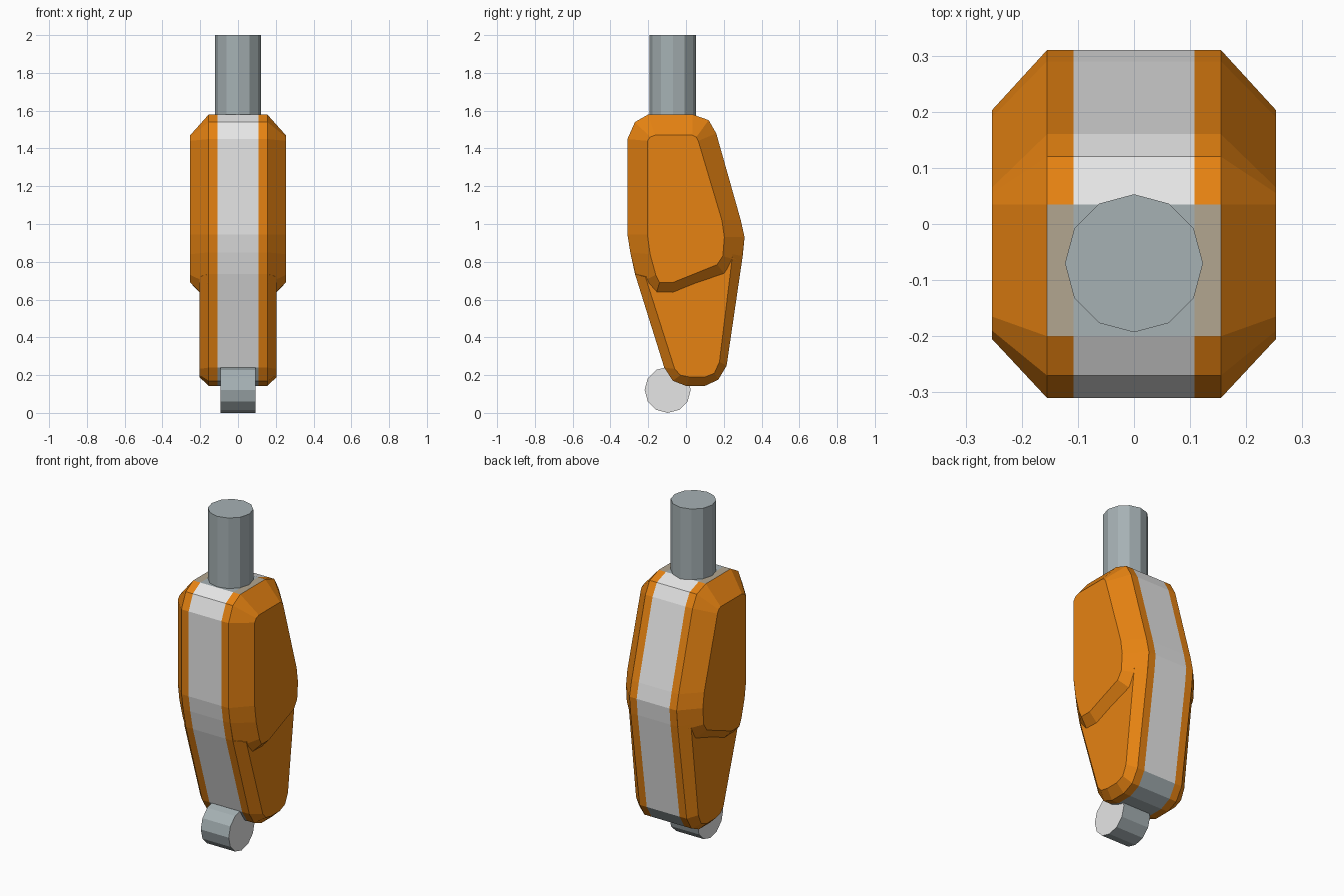
import bpy, bmesh, math
from mathutils import Matrix

if "Cube" in bpy.data.objects:
    bpy.data.objects.remove(bpy.data.objects["Cube"])

def mat(name, rgb):
    m = bpy.data.materials.new(name)
    m.diffuse_color = (*rgb, 1)
    m.use_nodes = True
    m.node_tree.nodes["Principled BSDF"].inputs["Base Color"].default_value = m.diffuse_color
    return m

ORANGE = mat("orange_paint", (0.79, 0.225, 0.006))
WHITE = mat("pale_grey", (0.79, 0.79, 0.79))
STEEL = mat("steel", (0.38, 0.44, 0.456))
TAN = mat("tan_cap", (0.45, 0.38, 0.28))

def finish(bm, name, mats, rule=None):
    bmesh.ops.recalc_face_normals(bm, faces=bm.faces)
    if rule:
        for f in bm.faces:
            f.material_index = rule(f)
    me = bpy.data.meshes.new(name)
    bm.to_mesh(me)
    bm.free()
    for m in mats:
        me.materials.append(m)
    ob = bpy.data.objects.new(name, me)
    bpy.context.collection.objects.link(ob)
    return ob

def loft(name, rings, mats, rule=None):
    """Join (y, z) outlines placed at given x positions and cap both ends."""
    bm = bmesh.new()
    loops = [[bm.verts.new((x, y, z)) for y, z in pts] for x, pts in rings]
    for a, b in zip(loops, loops[1:]):
        n = len(a)
        for i in range(n):
            j = (i + 1) % n
            bm.faces.new((a[i], a[j], b[j], b[i]))
    bm.faces.new(loops[0])
    bm.faces.new(loops[-1])
    return finish(bm, name, mats, rule)

def cylinder(name, r, depth, matrix, mats, rule=None):
    bm = bmesh.new()
    bmesh.ops.create_cone(bm, cap_ends=True, segments=12, radius1=r, radius2=r,
                          depth=depth, matrix=matrix)
    return finish(bm, name, mats, rule)

# Side outline of the whole shell
outline = [(-.20, 1.58), (-.27, 1.54), (-.31, 1.45), (-.31, .945), (-.295, .85),
           (-.27, .735), (-.115, .24), (-.07, .17), (0, .143), (.10, .143),
           (.17, .175), (.215, .25), (.30, .83), (.31, .93), (.29, 1.02),
           (.16, 1.48), (.12, 1.55), (.035, 1.58)]

# Raised upper pad: base and bevelled face
upper_base = [(-.20, 1.58), (-.27, 1.54), (-.31, 1.45), (-.31, .945), (-.295, .85),
              (-.255, .685), (-.17, .59), (-.07, .585), (.24, .69), (.295, .80),
              (.31, .93), (.29, 1.02), (.16, 1.48), (.12, 1.55), (.035, 1.58)]
upper_face = [(-.165, 1.47), (-.19, 1.46), (-.205, 1.44), (-.205, .945), (-.19, .84),
              (-.16, .73), (-.14, .69), (-.07, .69), (.165, .785), (.195, .83),
              (.203, .93), (.19, 1.02), (.065, 1.44), (.055, 1.46), (.035, 1.47)]

# Lower pad
lower_base = outline[5:13]
lower_face = [(-.215, .72), (-.06, .233), (-.03, .20), (.02, .19),
              (.10, .19), (.15, .21), (.177, .27), (.247, .84)]

# Centre band, steel at its top and underside
def band_rule(f):
    z = f.calc_center_median().z
    return 1 if abs(f.normal.x) < .5 and (z < .22 or z > 1.57) else 0

loft("centre_band", [(-.108, outline), (.108, outline)], [WHITE, STEEL], band_rule)

# Mirrored orange side shells with pads
for side, s in (("right", 1), ("left", -1)):
    loft(f"{side}_shell", [(s * .108, outline), (s * .155, outline)], [ORANGE, TAN],
         lambda f: 1 if f.normal.z > .99 else 0)
    loft(f"{side}_upper_pad", [(s * .155, upper_base), (s * .253, upper_face)], [ORANGE])
    loft(f"{side}_lower_pad", [(s * .155, lower_base), (s * .205, lower_face)], [ORANGE])

# Upper rod
cylinder("upper_rod", .123, .50, Matrix.Translation((0, -.07, 1.75)), [STEEL])

# Ankle roller with pale end caps
cylinder("ankle_roller", .122, .184,
         Matrix.Translation((0, -.097, .122)) @ Matrix.Rotation(math.pi / 2, 4, 'Y'),
         [STEEL, WHITE], lambda f: 1 if abs(f.normal.x) > .9 else 0)
